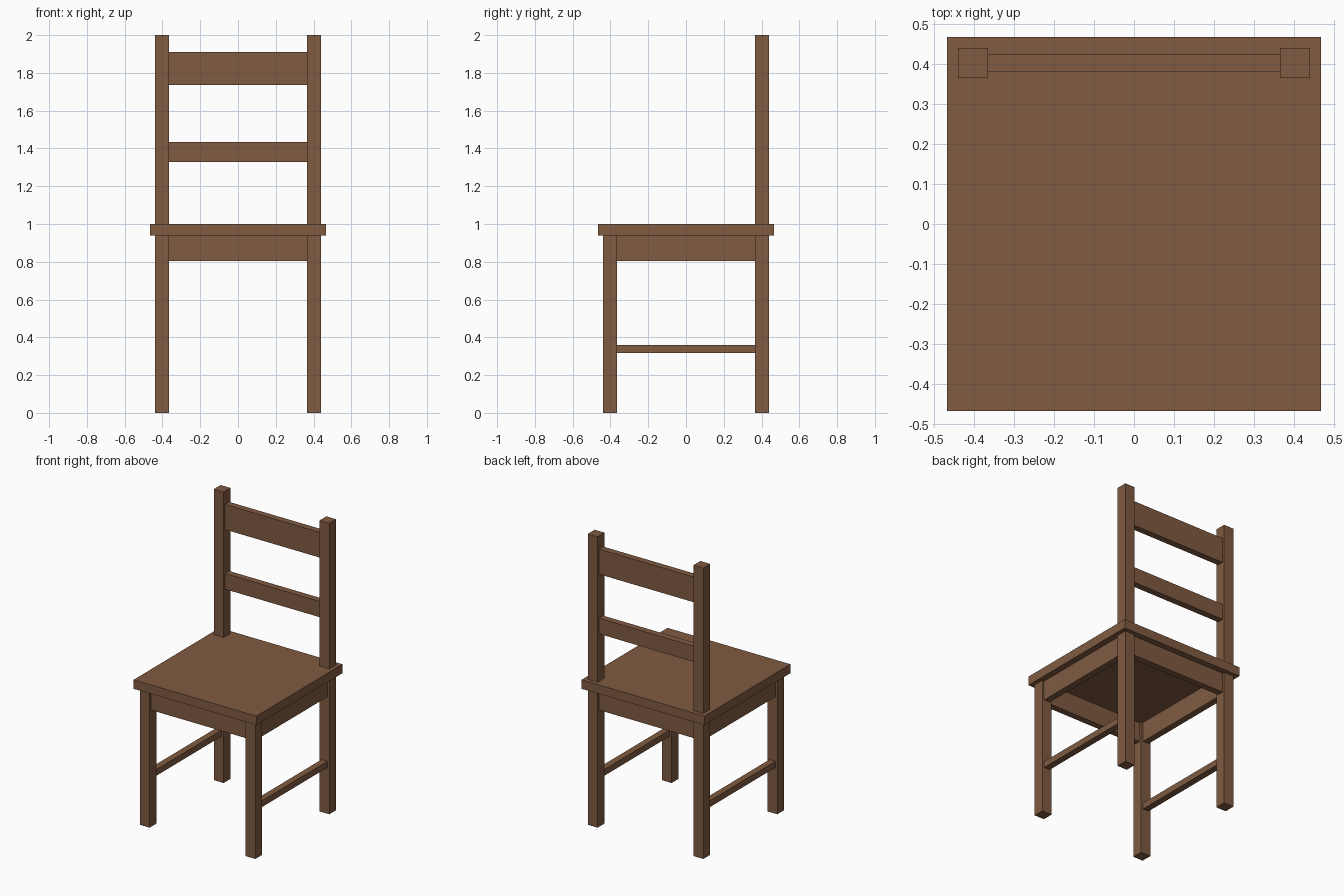
import bpy

cube = bpy.data.objects.get("Cube")
if cube:
    bpy.data.objects.remove(cube, do_unlink=True)

# Single wood colour
COLOUR = (0.216, 0.105, 0.053, 1.0)
wood = bpy.data.materials.new("brown_wood")
wood.use_nodes = True
wood.diffuse_color = COLOUR
wood.node_tree.nodes["Principled BSDF"].inputs["Base Color"].default_value = COLOUR


def board(name, x, y, z):
    """Box spanning the given (low, high) ranges."""
    spans = (x, y, z)
    bpy.ops.mesh.primitive_cube_add(size=1, location=[(a + b) / 2 for a, b in spans])
    obj = bpy.context.object
    obj.name = name
    obj.scale = [b - a for a, b in spans]
    bpy.ops.object.transform_apply(location=False, rotation=False, scale=True)
    obj.data.materials.append(wood)
    return obj


def around(centre, width):
    return (centre - width / 2, centre + width / 2)


LEG = 0.075         # leg thickness
POS = 0.402         # leg centre distance from the middle
RAIL = 0.045        # rail thickness
SEAT = 0.467        # half the seat width
SEAT_LOW, SEAT_TOP = 0.938, 1.0
APRON = (0.803, SEAT_LOW)
inner = (-POS + LEG / 2, POS - LEG / 2)

# Seat
board("seat", (-SEAT, SEAT), (-SEAT, SEAT), (SEAT_LOW, SEAT_TOP))

# Legs, side aprons and stretchers
for side, s in (("left", 1), ("right", -1)):
    x = s * POS
    board(f"front_leg_{side}", around(x, LEG), around(-POS, LEG), (0, SEAT_LOW))
    board(f"back_post_{side}", around(x, LEG), around(POS, LEG), (0, 2))
    board(f"side_apron_{side}", around(x, RAIL), inner, APRON)
    board(f"side_stretcher_{side}", around(x, RAIL), inner, (0.317, 0.36))

# Front and back aprons
board("front_apron", inner, around(-POS, RAIL), APRON)
board("back_apron", inner, around(POS, RAIL), APRON)

# Backrest slats
board("upper_slat", inner, around(POS, RAIL), (1.737, 1.91))
board("lower_slat", inner, around(POS, RAIL), (1.327, 1.435))
